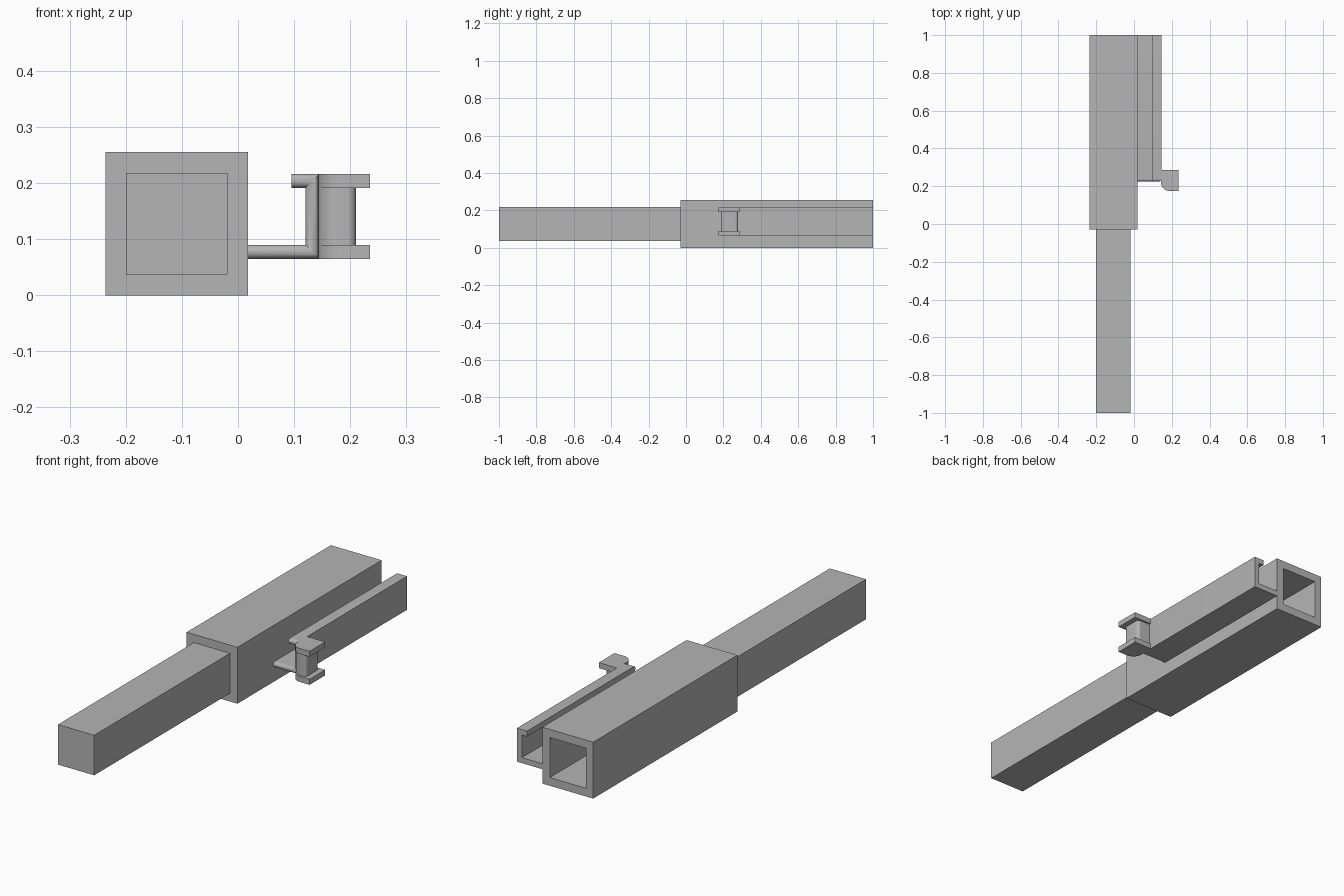
import bpy, bmesh, math

cube = bpy.data.objects.get("Cube")
if cube:
    bpy.data.objects.remove(cube, do_unlink=True)

grey = bpy.data.materials.new("plain grey")
grey.use_nodes = True
COLOUR = (0.46, 0.46, 0.46, 1)
grey.diffuse_color = COLOUR
grey.node_tree.nodes["Principled BSDF"].inputs["Base Color"].default_value = COLOUR


def finish(name, bm, smooth=False):
    bmesh.ops.recalc_face_normals(bm, faces=bm.faces)
    mesh = bpy.data.meshes.new(name)
    bm.to_mesh(mesh)
    bm.free()
    mesh.materials.append(grey)
    obj = bpy.data.objects.new(name, mesh)
    bpy.context.collection.objects.link(obj)
    if smooth:
        bpy.ops.object.select_all(action='DESELECT')
        obj.select_set(True)
        bpy.context.view_layer.objects.active = obj
        bpy.ops.object.shade_smooth_by_angle(angle=math.radians(35))
    return obj


def loft(name, sections, smooth=False):
    """Skin matching closed loops and cap both ends."""
    bm = bmesh.new()
    loops = [[bm.verts.new(p) for p in s] for s in sections]
    n = len(loops[0])
    for a, b in zip(loops, loops[1:]):
        for i in range(n):
            j = (i + 1) % n
            bm.faces.new((a[i], a[j], b[j], b[i]))
    bm.faces.new(loops[0])
    bm.faces.new(loops[-1])
    return finish(name, bm, smooth)


def square(x0, x1, z0, z1, y):
    return [(x0, y, z0), (x1, y, z0), (x1, y, z1), (x0, y, z1)]


def plan(outline, z):
    return [(x, y, z) for x, y in outline]


def rounded(x0, x1, y0, y1, radii, steps=8):
    """Plan rectangle; radii run front-left, front-right, back-right, back-left."""
    corners = ((x0, y0, 1, 1), (x1, y0, -1, 1), (x1, y1, -1, -1), (x0, y1, 1, -1))
    pts = []
    for k, ((x, y, sx, sy), r) in enumerate(zip(corners, radii)):
        if not r:
            pts.append((x, y))
            continue
        for i in range(steps + 1):
            a = math.pi + (k + i / steps) * math.pi / 2
            pts.append((x + sx * r + r * math.cos(a), y + sy * r + r * math.sin(a)))
    return pts


# Inner bar sliding into the sleeve
HOLE = (-0.2, -0.019, 0.037, 0.218)
loft("inner_bar", [square(*HOLE, -1), square(*HOLE, 0.05)])

# Square sleeve, open at both ends
BODY = (-0.236, 0.018, 0, 0.255)
bm = bmesh.new()
rings = [[bm.verts.new(p) for p in square(*box, y)]
         for box, y in ((BODY, -0.03), (BODY, 1), (HOLE, 1), (HOLE, -0.03))]
for a, b in zip(rings, rings[1:] + rings[:1]):
    for i in range(4):
        j = (i + 1) % 4
        bm.faces.new((a[i], a[j], b[j], b[i]))
finish("outer_sleeve", bm)

# Side channel with a rounded front edge
T = 0.0125
WALL_X, LOW_Z, HIGH_Z = 0.1325, 0.0775, 0.204


def channel(h, y):
    return [(x, y, z) for x, z in (
        (0.018, LOW_Z - h), (WALL_X + h, LOW_Z - h),
        (WALL_X + h, HIGH_Z + h), (0.095, HIGH_Z + h),
        (0.095, HIGH_Z - h), (WALL_X - h, HIGH_Z - h),
        (WALL_X - h, LOW_Z + h), (0.018, LOW_Z + h))]


sections = [channel(T, 1)]
for i in range(9):
    a = math.radians(i * 10.9)
    sections.append(channel(T * math.cos(a), 0.238 - T * math.sin(a)))
loft("side_channel", sections, True)

# Hook flanges above and below the post
flange = rounded(0.143, 0.235, 0.175, 0.287, (0.045, 0, 0, 0))
for name, z in (("lower_hook_flange", LOW_Z), ("upper_hook_flange", HIGH_Z)):
    loft(name, [plan(flange, z - T), plan(flange, z + T)], True)

# Post joining the flanges
post = rounded(0.143, 0.21, 0.186, 0.278, (0.034, 0.014, 0.014, 0))
loft("hook_post", [plan(post, LOW_Z), plan(post, HIGH_Z)], True)
